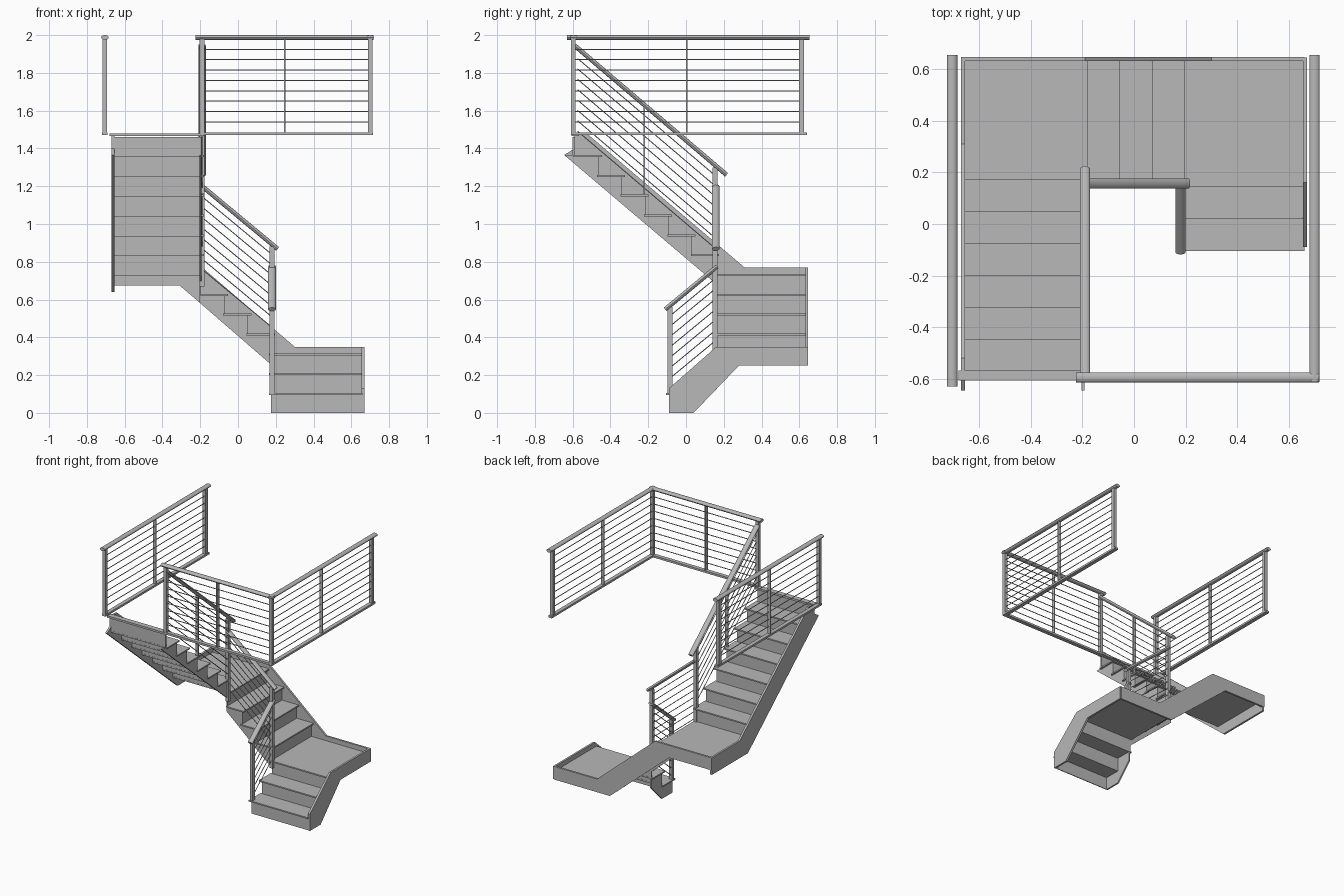
import bpy, bmesh, math
from mathutils import Vector

if "Cube" in bpy.data.objects:
    bpy.data.objects.remove(bpy.data.objects["Cube"])

grey = bpy.data.materials.new("painted_grey")
grey.diffuse_color = (0.48, 0.48, 0.48, 1)
grey.use_nodes = True
grey.node_tree.nodes["Principled BSDF"].inputs["Base Color"].default_value = grey.diffuse_color


def finish(name, bm, smooth=False):
    bmesh.ops.recalc_face_normals(bm, faces=bm.faces)
    mesh = bpy.data.meshes.new(name)
    bm.to_mesh(mesh)
    bm.free()
    mesh.materials.append(grey)
    ob = bpy.data.objects.new(name, mesh)
    bpy.context.collection.objects.link(ob)
    if smooth:
        bpy.ops.object.select_all(action='DESELECT')
        ob.select_set(True)
        bpy.context.view_layer.objects.active = ob
        bpy.ops.object.shade_smooth_by_angle(angle=math.radians(40))


def prism(bm, low, high):
    """Solid between two matching polygons."""
    a = [bm.verts.new(p) for p in low]
    b = [bm.verts.new(p) for p in high]
    bm.faces.new(a)
    bm.faces.new(b[::-1])
    for i in range(len(a)):
        j = (i + 1) % len(a)
        bm.faces.new((a[i], a[j], b[j], b[i]))


def add_box(bm, x0, x1, y0, y1, z0, z1):
    ring = [(x0, y0), (x1, y0), (x1, y1), (x0, y1)]
    prism(bm, [(x, y, z0) for x, y in ring], [(x, y, z1) for x, y in ring])


def add_bar(bm, a, b, half_w, half_h, sides):
    """Elliptical bar from a to b, kept level across its width."""
    a, b = Vector(a), Vector(b)
    d = (b - a).normalized()
    side = d.cross(Vector((0, 0, 1))).normalized()
    up = side.cross(d)
    ring = [side * half_w * math.cos(t) + up * half_h * math.sin(t)
            for t in (2 * math.pi * i / sides for i in range(sides))]
    prism(bm, [a + r for r in ring], [b + r for r in ring])


def box(name, *dims):
    bm = bmesh.new()
    add_box(bm, *dims)
    finish(name, bm)


def post(name, x, y, z0, z1, hx=0.0125, hy=0.0125):
    box(name, x - hx, x + hx, y - hy, y + hy, z0, z1)


def handrail(name, a, b):
    bm = bmesh.new()
    add_bar(bm, a, b, 0.02, 0.0125, 14)
    finish(name, bm, True)


def cables(name, a, b, drop=0.055, count=8):
    bm = bmesh.new()
    for k in range(1, count + 1):
        off = Vector((0, 0, -drop * k))
        add_bar(bm, Vector(a) + off, Vector(b) + off, 0.003, 0.003, 6)
    finish(name, bm, True)


RISE, RUN = 0.105, 0.1242


def flight(name, place, nose, z0, risers, w_in, w_out, outer, under):
    """place(s, w, z) maps climb, width and height to world space."""
    def solid(bm, profile, w0, w1):
        prism(bm, [place(s, w0, z) for s, z in profile],
              [place(s, w1, z) for s, z in profile])

    def rect(s0, s1, za, zb):
        return [(s0, za), (s1, za), (s1, zb), (s0, zb)]

    sgn = 1 if w_out > w_in else -1
    treads, boards = bmesh.new(), bmesh.new()
    saw = []
    for i in range(risers):
        s, z = nose + i * RUN, z0 + (i + 1) * RISE
        if i < risers - 1:
            solid(treads, rect(s, s + RUN + 0.025, z - 0.01, z), w_in - sgn * 0.012, w_out)
        solid(boards, rect(s + 0.018, s + 0.024, z - RISE, z - 0.01), w_in, w_out)
        saw += [(s + 0.018, z - RISE - 0.01 if i else under[-1][1]), (s + 0.018, z - 0.01)]
    finish(name + "_treads", treads)
    finish(name + "_risers", boards)
    # inner stringer is cut to the steps, outer stringer has a straight top
    bm = bmesh.new()
    solid(bm, saw + under, w_in, w_in + sgn * 0.012)
    finish(name + "_inner_stringer", bm)
    bm = bmesh.new()
    solid(bm, outer, w_out - sgn * 0.005, w_out + sgn * 0.01)
    finish(name + "_outer_stringer", bm)


# Three flights turning around an open well
flight("lower_flight", lambda s, w, z: (w, s, z), -0.105, 0, 3, 0.175, 0.66,
       [(-0.09, 0), (0.04, 0), (0.28, 0.25), (0.645, 0.25),
        (0.645, 0.35), (0.16, 0.35), (-0.09, 0.13)],
       [(0.165, 0.305), (0.165, 0.13), (0.04, 0)])
flight("middle_flight", lambda s, w, z: (-s, w, z), -0.195, 0.315, 4, 0.155, 0.637,
       [(-0.66, 0.25), (-0.19, 0.25), (0.31, 0.675), (0.67, 0.675),
        (0.67, 0.77), (0.19, 0.77), (-0.3, 0.35), (-0.66, 0.35)],
       [(0.205, 0.725), (0.205, 0.585), (-0.17, 0.26)])
flight("upper_flight", lambda s, w, z: (w, -s, z), -0.175, 0.735, 7, -0.192, -0.66,
       [(-0.645, 0.64), (-0.21, 0.64), (0.645, 1.365), (0.59, 1.4), (0.59, 1.475),
        (0.52, 1.475), (-0.31, 0.77), (-0.645, 0.77)],
       [(0.6, 1.46), (0.6, 1.365), (0.645, 1.365), (-0.145, 0.695)])

# Landings and the nosing at the upper floor
box("lower_landing", 0.165, 0.66, 0.145, 0.64, 0.305, 0.315)
box("middle_landing", -0.66, -0.18, 0.15, 0.64, 0.725, 0.735)
box("upper_floor_nosing", -0.68, -0.18, -0.607, -0.567, 1.465, 1.48)

# Sloping balustrades
slopes = {
    "lower": ((0.18, -0.11, 0.548), (0.18, 0.165, 0.775)),
    "middle": ((0.21, 0.157, 0.868), (-0.19, 0.157, 1.2)),
    "upper": ((-0.19, 0.215, 1.26), (-0.19, -0.59, 1.945)),
}
for name, (a, b) in slopes.items():
    handrail(name + "_handrail", a, b)
    a, b = Vector(a), Vector(b)
    d = b - a
    start = 0.07 if name == "upper" else 0.08
    cables(name + "_cables", a + d * start, b - d * 0.02)
post("lower_start_post", 0.18, -0.085, 0.1, 0.56)
post("lower_corner_post", 0.18, 0.153, 0.26, 0.88)
post("middle_corner_post", -0.19, 0.153, 0.67, 1.3)
post("upper_middle_post", -0.19, -0.222, 1.16, 1.625, 0.0125, 0.004)

# Level guard rails around the upper floor
TOP = 1.9875
for name, x, y0 in (("left", -0.705, -0.63), ("right", 0.7, -0.613)):
    handrail(name + "_guard_handrail", (x, y0, TOP), (x, 0.655, TOP))
    box(name + "_guard_bottom_rail", x - 0.015, x + 0.015, -0.61, 0.64, 1.47, 1.485)
    post(name + "_guard_front_post", x, -0.597, 1.47, 1.98)
    post(name + "_guard_back_post", x, 0.612, 1.47, 1.98)
    post(name + "_guard_middle_post", x, 0.004, 1.48, 1.98, 0.0125, 0.004)
    cables(name + "_guard_cables", (x, -0.597, 1.98), (x, 0.612, 1.98))
handrail("front_guard_handrail", (-0.225, -0.595, TOP), (0.718, -0.595, TOP))
box("front_guard_bottom_rail", -0.2, 0.715, -0.61, -0.58, 1.47, 1.485)
post("front_guard_left_post", -0.19, -0.597, 1.47, 1.98)
post("front_guard_middle_post", 0.247, -0.597, 1.48, 1.98, 0.004, 0.0125)
cables("front_guard_cables", (-0.19, -0.597, 1.98), (0.7, -0.597, 1.98))
